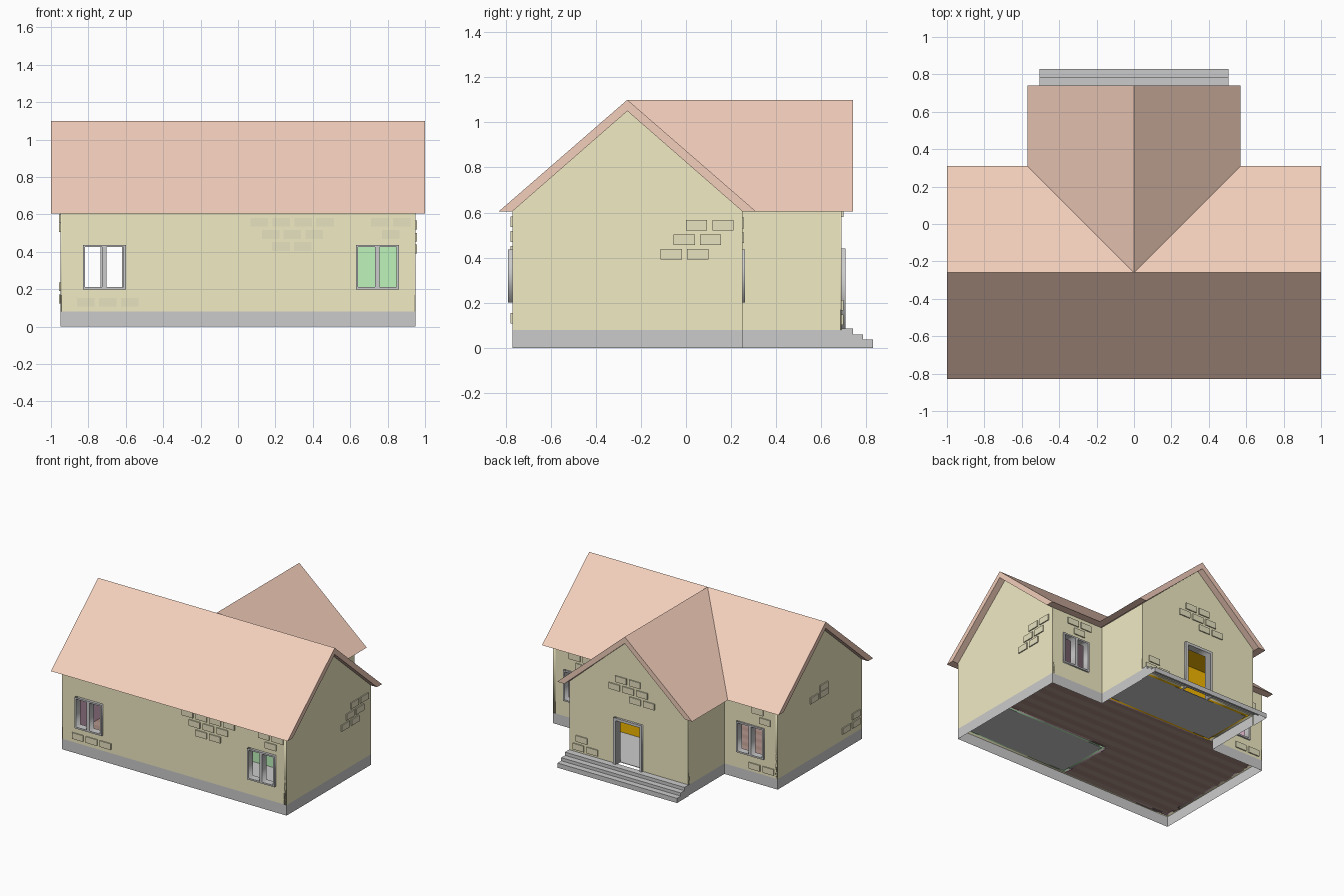
import bpy, bmesh
from mathutils import Matrix, Vector

if "Cube" in bpy.data.objects:
    bpy.data.objects.remove(bpy.data.objects["Cube"])

def material(name, r, g, b):
    m = bpy.data.materials.new(name)
    m.diffuse_color = (r, g, b, 1)
    m.use_nodes = True
    m.node_tree.nodes["Principled BSDF"].inputs["Base Color"].default_value = m.diffuse_color
    return m

WALL = material("plaster", .88, .83, .55)
BRICK = material("brick", .80, .76, .53)
ROOF = material("tile", .90, .62, .50)
PINK = material("pink_paint", .72, .45, .58)
GREEN = material("green_paint", .52, .90, .50)
ORANGE = material("orange_paint", .90, .48, .0)
WOOD = [material("wood_light", .45, .31, .27), material("wood_dark", .39, .26, .22)]

def add(name, mesh, mat=None):
    ob = bpy.data.objects.new(name, mesh)
    bpy.context.collection.objects.link(ob)
    if mat:
        mesh.materials.clear()
        mesh.materials.append(mat)
    return ob

def from_bmesh(name, bm, mat=None):
    bmesh.ops.recalc_face_normals(bm, faces=bm.faces)
    me = bpy.data.meshes.new(name)
    bm.to_mesh(me)
    bm.free()
    return add(name, me, mat)

def rect(u0, u1, v0, v1):
    return [(u0, v0), (u1, v0), (u1, v1), (u0, v1)]

# upright panels: 'y' lies in the x-z plane, 'x' lies in the y-z plane
TURN = {'y': Matrix(((1, 0, 0), (0, 0, -1), (0, 1, 0))),
        'x': Matrix(((0, 0, 1), (1, 0, 0), (0, 1, 0)))}

def panel(name, axis, a, b, outline, holes=(), mat=None):
    """Flat slab with holes, filling the range a..b along its axis."""
    cu = bpy.data.curves.new(name, 'CURVE')
    cu.dimensions = '2D'
    cu.fill_mode = 'BOTH'
    cu.extrude = abs(b - a) / 2
    for loop in [outline, *holes]:
        s = cu.splines.new('POLY')
        s.points.add(len(loop) - 1)
        for p, (u, v) in zip(s.points, loop):
            p.co = (u, v, 0, 1)
        s.use_cyclic_u = True
    tmp = bpy.data.objects.new("tmp", cu)
    bpy.context.collection.objects.link(tmp)
    dg = bpy.context.evaluated_depsgraph_get()
    me = bpy.data.meshes.new_from_object(tmp.evaluated_get(dg))
    bpy.data.objects.remove(tmp)
    off = Vector((0, 0, 0))
    off['xyz'.index(axis)] = (a + b) / 2
    me.transform(Matrix.Translation(off) @ TURN[axis].to_4x4())
    return add(name, me, mat)

def box(bm, lo, hi):
    size = [h - l for l, h in zip(lo, hi)]
    mid = [(h + l) / 2 for l, h in zip(lo, hi)]
    bmesh.ops.create_cube(bm, size=1, matrix=Matrix.Translation(mid) @ Matrix.Diagonal((*size, 1)))

# roof: mitred slabs, d runs from ridge to eave
def roof_slab(name, start, end, place):
    bm = bmesh.new()
    prof = [(0, 1.1), (.57, .605), (.51, .605), (0, 1.05)]
    rings = [[bm.verts.new(place(d, f(d), z)) for d, z in prof] for f in (start, end)]
    for i in range(4):
        j = (i + 1) % 4
        bm.faces.new((rings[0][i], rings[0][j], rings[1][j], rings[1][i]))
    for r in rings:
        bm.faces.new(r)
    from_bmesh(name, bm, ROOF)

roof_slab("roof_front", lambda d: -1, lambda d: 1, lambda d, t, z: (t, -.26 - d, z))
for side, s in (("right", 1), ("left", -1)):
    roof_slab("roof_back_" + side, lambda d: d, lambda d: 1, lambda d, t, z: (s * t, -.26 + d, z))
    roof_slab("roof_wing_" + side, lambda d: d, lambda d: 1, lambda d, t, z: (s * d, -.26 + t, z))

# foundation skirt, open below
bm = bmesh.new()
plan = [(-.95, -.77), (.95, -.77), (.95, .25), (.5, .25), (.5, .69), (-.5, .69), (-.5, .25), (-.95, .25)]
for i, (x, y) in enumerate(plan):
    if i == 4:      # the steps close this side
        continue
    x2, y2 = plan[(i + 1) % len(plan)]
    bm.faces.new([bm.verts.new(p) for p in ((x, y, 0), (x2, y2, 0), (x2, y2, .08), (x, y, .08))])
from_bmesh("foundation", bm)

# entrance steps, hollow below
bm = bmesh.new()
prof = [(.69, .085), (.74, .085), (.74, .06), (.785, .06), (.785, .036), (.83, .036), (.83, 0)]
ends = [[bm.verts.new((x, y, z)) for y, z in prof] for x in (-.505, .505)]
for i in range(len(prof) - 1):
    bm.faces.new((ends[0][i], ends[0][i + 1], ends[1][i + 1], ends[1][i]))
for e in ends:
    bm.faces.new(e + [bm.verts.new((e[0].co.x, .69, 0))])
from_bmesh("steps", bm)

# openings
def window(x):
    return rect(x - .115, x + .115, .2, .437)

door = rect(-.12, .12, .08, .44)
fl, fr, bl, br = -.715, .745, -.722, .74

for name, x, a, b in (("front_left", fl, -.79, -.735), ("front_right", fr, -.79, -.735),
                      ("back_left", bl, .21, .262), ("back_right", br, .21, .262)):
    panes = [rect(x - .103, x - .012, .212, .425), rect(x + .012, x + .103, .212, .425)]
    panel("window_frame_" + name, 'y', a, b, window(x), panes)
panel("door_frame", 'y', .65, .707, [(-.12, .08), (-.12, .44), (.12, .44), (.12, .08),
                                     (.1, .08), (.1, .42), (-.1, .42), (-.1, .08)])

# outer walls
panel("wall_front", 'y', -.77, -.75, rect(-.945, .945, .08, .61), [window(fl), window(fr)], WALL)
gable = [(-.77, .08), (.25, .08), (.25, .605), (-.26, 1.052), (-.77, .605)]
for side, s, wx in (("right", 1, br), ("left", -1, bl)):
    panel("wall_gable_" + side, 'x', s * .95, s * .93, gable, mat=WALL)
    panel("wall_back_" + side, 'y', .23, .25, rect(*sorted((s * .5, s * .945)), .08, .61), [window(wx)], WALL)
    panel("wall_wing_" + side, 'x', s * .5, s * .48, rect(.23, .685, .08, .61), mat=WALL)
panel("wall_entrance", 'y', .67, .69,
      [(-.5, .08), (-.12, .08), (-.12, .44), (.12, .44), (.12, .08), (.5, .08), (.5, .61), (0, 1.052), (-.5, .61)],
      mat=WALL)

# painted room linings: axis, range, span, openings, paint
H = (.08, .6)
for name, axis, a, b, u0, u1, holes, mat in (
        ("hall_front", 'y', -.75, -.74, -.93, -.01, [window(fl)], PINK),
        ("hall_left", 'x', -.93, -.92, -.75, .23, [], PINK),
        ("hall_back", 'y', .22, .23, -.93, .93, [window(bl), window(br)], PINK),
        ("hall_right", 'x', .92, .93, -.31, .23, [], PINK),
        ("hall_inner", 'y', -.31, -.295, -.015, .93, [], PINK),
        ("hall_partition", 'x', -.015, 0, -.75, -.3, [], PINK),
        ("room_inner", 'y', -.325, -.31, 0, .93, [], GREEN),
        ("room_partition", 'x', 0, .015, -.75, -.31, [], GREEN),
        ("room_front", 'y', -.75, -.74, 0, .93, [window(fr)], GREEN),
        ("room_right", 'x', .92, .93, -.75, -.31, [], GREEN),
        ("entrance_inner", 'y', .23, .245, -.48, .48, [], ORANGE),
        ("entrance_right", 'x', .47, .48, .23, .67, [], ORANGE),
        ("entrance_left", 'x', -.48, -.47, .23, .67, [], ORANGE)):
    panel("lining_" + name, axis, a, b, rect(u0, u1, *H), holes, mat)
panel("lining_entrance_front", 'y', .65, .67,
      [(-.48, .08), (-.12, .08), (-.12, .44), (.12, .44), (.12, .08), (.48, .08), (.48, .6), (-.48, .6)], mat=ORANGE)

# floors and ceilings
def sheet(name, x0, x1, y0, y1, z, mat=None):
    bm = bmesh.new()
    box(bm, (x0, y0, z), (x1, y1, z + .004))
    from_bmesh(name, bm, mat)

sheet("floor_room", .015, .94, -.76, -.325, .08)
sheet("floor_entrance", -.47, .47, .245, .65, .08)
N = 20
for k in range(N):
    y0, y1 = -.76 + k * 1.0 / N, -.76 + (k + 1) * 1.0 / N
    sheet("floor_plank", -.94, -.01 if y1 < -.3 else .94, y0, min(y1, .225), .08, WOOD[k % 2])
sheet("ceiling_hall_left", -.93, 0, -.75, .23, .596, PINK)
sheet("ceiling_hall_right", 0, .93, -.31, .23, .596, PINK)
sheet("ceiling_room", 0, .93, -.75, -.31, .596, GREEN)
sheet("ceiling_entrance", -.48, .48, .23, .67, .596, ORANGE)

# raised brick patches: rows of (bottom z, first edge, count)
def bricks(name, axis, a, b, rows):
    bm = bmesh.new()
    lo, hi = min(a, b), max(a, b)
    for z, u, n in rows:
        for k in range(n):
            p = u + k * .117
            if axis == 'y':
                box(bm, (p, lo, z), (p + .094, hi, z + .047))
            else:
                box(bm, (lo, p, z), (hi, p + .094, z + .047))
    from_bmesh(name, bm, BRICK)

bricks("bricks_front", 'y', -.765, -.778, [(.535, .067, 4), (.47, .127, 3), (.405, .183, 2),
                                           (.535, .712, 2), (.47, .77, 1), (.107, -.86, 3)])
bricks("bricks_right", 'x', .945, .958, [(.52, 0, 2), (.455, -.055, 2), (.392, -.112, 2)])
bricks("bricks_left", 'x', -.945, -.958, [(.555, -.35, 1), (.505, -.35, 2), (.19, -.74, 1), (.125, -.74, 2)])
bricks("bricks_entrance", 'y', .685, .698, [(.71, -.1, 2), (.645, -.16, 3), (.58, -.22, 2),
                                            (.165, .35, 1), (.1, .26, 2)])
bricks("bricks_back", 'y', .245, .258, [(.53, -.83, 1), (.465, -.89, 1), (.1, -.92, 2),
                                        (.53, .6, 2), (.465, .66, 1)])
